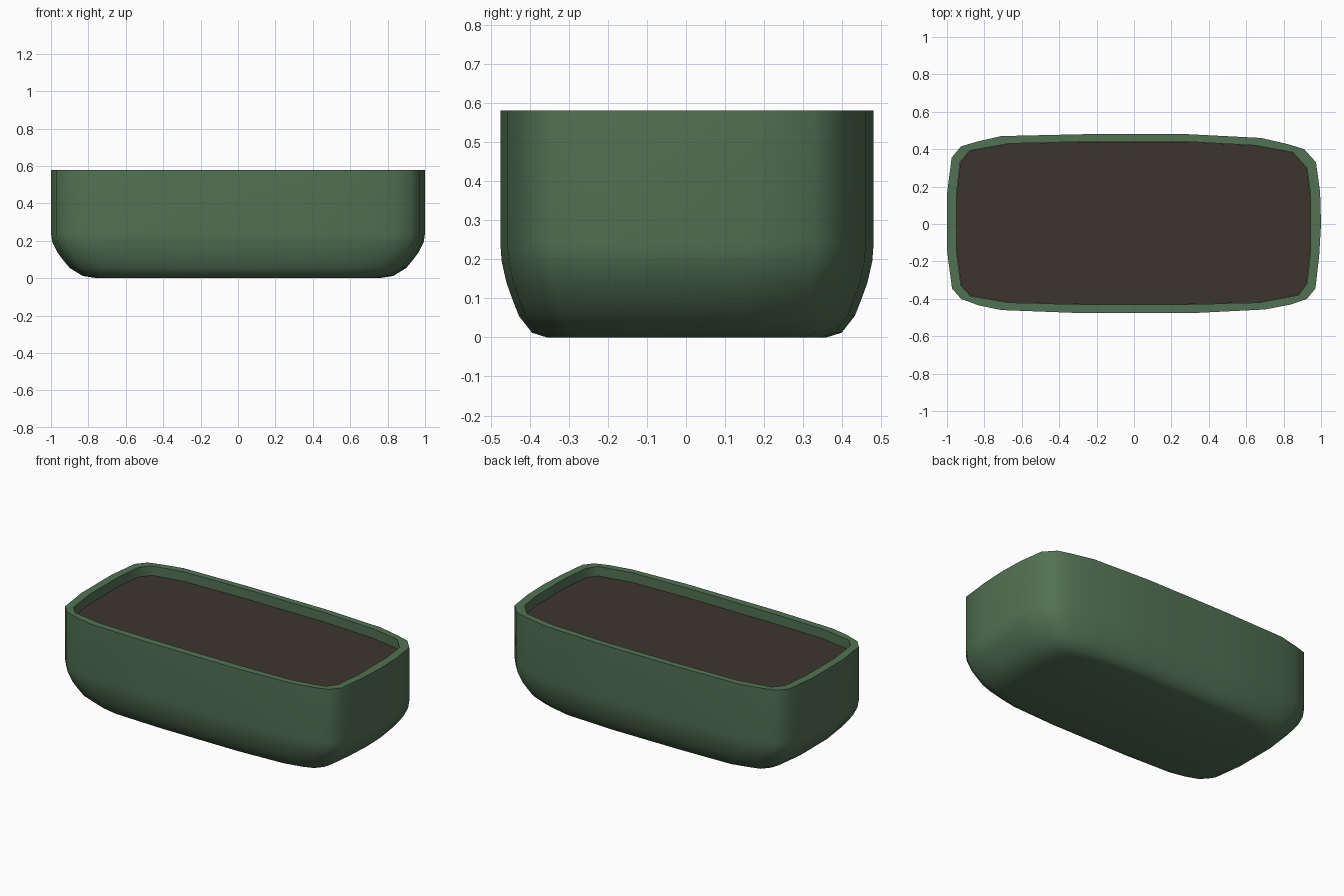
import bpy, bmesh

if "Cube" in bpy.data.objects:
    bpy.data.objects.remove(bpy.data.objects["Cube"])

# rounded-rectangle outline of the planter, counter-clockwise
OUTER = [(1, 0), (.995, .17), (.973, .33), (.91, .40), (.83, .425), (.68, .46), (.29, .48),
         (-.27, .48), (-.71, .47), (-.84, .44), (-.925, .415), (-.975, .355), (-1, .16),
         (-1, -.14), (-.973, -.345), (-.925, -.40), (-.83, -.435), (-.71, -.46), (-.32, -.475),
         (.34, -.475), (.70, -.457), (.84, -.43), (.925, -.40), (.97, -.345), (.99, -.17)]
# opening outline
INNER = [(.945, .15), (.925, .30), (.85, .383), (.65, .42), (.29, .44),
         (-.29, .44), (-.67, .43), (-.88, .392), (-.93, .33), (-.95, .15),
         (-.95, -.14), (-.925, -.33), (-.875, -.385), (-.67, -.42), (-.29, -.43),
         (.29, -.43), (.67, -.42), (.88, -.38), (.925, -.32), (.945, -.14)]
# lower curve: (height, scale of outline)
CURVE = [(0, .75), (.012, .83), (.055, .90), (.10, .937), (.14, .967), (.195, .993), (.24, 1), (.58, 1)]
SOIL_Z, FLOOR_Z = .52, .47


def ring(bm, pts, z, s=1):
    return [bm.verts.new((x * s, y * s, z)) for x, y in pts]


def skin(bm, a, b):
    n = len(a)
    for i in range(n):
        j = (i + 1) % n
        bm.faces.new((a[i], a[j], b[j], b[i]))


def finish(bm, name, color):
    bmesh.ops.recalc_face_normals(bm, faces=bm.faces)
    me = bpy.data.meshes.new(name)
    bm.to_mesh(me)
    bm.free()
    ob = bpy.data.objects.new(name, me)
    bpy.context.collection.objects.link(ob)
    mat = bpy.data.materials.new(name + "_color")
    mat.diffuse_color = color
    mat.use_nodes = True
    mat.node_tree.nodes["Principled BSDF"].inputs["Base Color"].default_value = mat.diffuse_color
    me.materials.append(mat)
    bpy.ops.object.select_all(action='DESELECT')
    ob.select_set(True)
    bpy.context.view_layer.objects.active = ob
    bpy.ops.object.shade_smooth_by_angle(angle=.75)
    return ob


# planter shell with flat rim and recessed opening
bm = bmesh.new()
rings = [ring(bm, OUTER, z, s) for z, s in CURVE]
bm.faces.new(rings[0])
for a, b in zip(rings, rings[1:]):
    skin(bm, a, b)
lip, floor = ring(bm, INNER, .58), ring(bm, INNER, FLOOR_Z)
edges = []
for loop in (rings[-1], lip):
    for i, v in enumerate(loop):
        w = loop[(i + 1) % len(loop)]
        edges.append(bm.edges.get((v, w)) or bm.edges.new((v, w)))
bmesh.ops.bridge_loops(bm, edges=edges)
skin(bm, floor, lip)
bm.faces.new(floor)
finish(bm, "planter", (.085, .168, .088, 1))

# soil fill
bm = bmesh.new()
low, top = ring(bm, INNER, FLOOR_Z + .005, .998), ring(bm, INNER, SOIL_Z, .998)
skin(bm, low, top)
bm.faces.new(low)
bm.faces.new(top)
finish(bm, "soil", (.048, .036, .027, 1))
